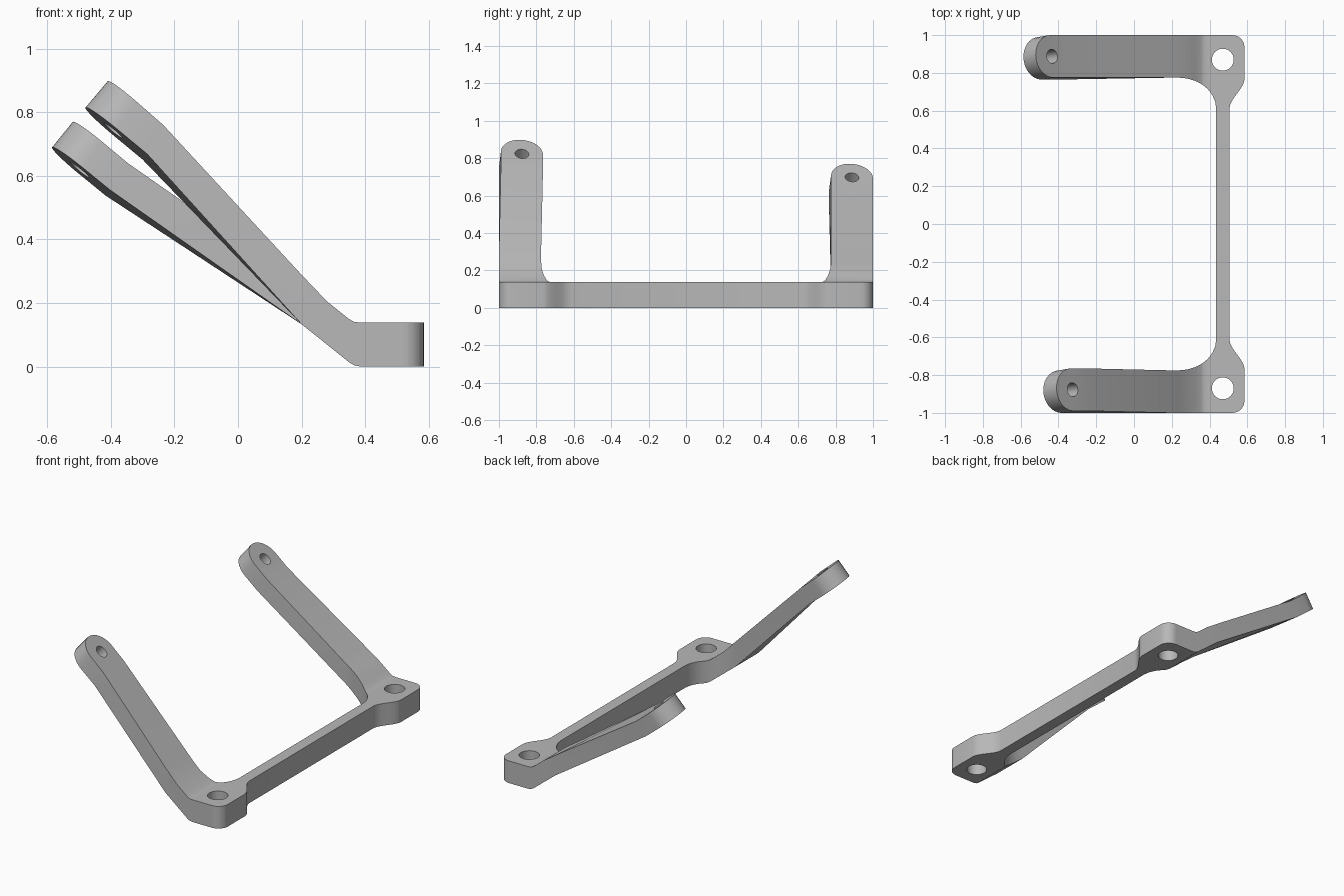
import bpy, bmesh
from math import sin, asin, sqrt, radians
from mathutils import Vector

cube = bpy.data.objects.get("Cube")
if cube:
    bpy.data.objects.remove(cube)

grey = bpy.data.materials.new("plain_grey")
grey.use_nodes = True
colour = (0.48, 0.48, 0.48, 1)
grey.diffuse_color = colour
grey.node_tree.nodes["Principled BSDF"].inputs["Base Color"].default_value = colour

THICK, WIDTH, TWIST = 0.138, 0.225, 0.1
BAR_L, BAR_R, END = 0.435, 0.505, 0.585
BAR_Y, PAD_Y, ARM_Y = 0.61, 0.77, 1 - WIDTH
CORNER = 0.065


def interp(points, x):
    """Height on a polyline whose points run from high x to low x."""
    for (xa, za), (xb, zb) in zip(points, points[1:]):
        if xb <= x <= xa:
            return za + (zb - za) * (xa - x) / (xa - xb)
    return points[-1][1]


def inner_edge(x):
    """Distance from the middle to the inner outline of arm, fillet and pad."""
    if x <= BAR_L:
        u = max(0, (x - 0.235) / (BAR_L - 0.235))
        return BAR_Y + (ARM_Y - BAR_Y) * sqrt(max(0, 1 - u * u))
    t = min(1, max(0, (x - BAR_R) / (END - BAR_R)))
    return BAR_Y + (PAD_Y - BAR_Y) * (0.5 - sin(asin(1 - 2 * t) / 3))


def outer_edge(x):
    """Outer outline with its rounded pad corner."""
    u = max(0, x - (END - CORNER))
    return 1 - CORNER + sqrt(max(0, CORNER ** 2 - u * u))


# Stations along the pad and the bend
steps = [i / 7 for i in range(8)]
xs = {0.40, 0.385, 0.365, 0.35, 0.28, 0.2, BAR_L, BAR_R}
xs |= {round(0.235 + 0.2 * sin(radians(90 * t)), 3) for t in steps}
xs |= {round(BAR_R + 0.08 * t * t * (3 - 2 * t), 3) for t in steps}
xs |= {round(END - CORNER + CORNER * sin(radians(90 * t)), 3) for t in steps}
xs = sorted(xs, reverse=True)


def add_arm(bm, side, kink_top, kink_bot, tip_top, tip_bot):
    """Loft pad, bend and rounded arm; return the bar sockets and tip hole axis."""
    top = [(END, THICK), (0.385, THICK), (0.365, 0.141), (0.35, 0.149), (0.28, 0.205), kink_top]
    bot = [(END, 0), (0.385, 0), (0.365, 0.004), (0.35, 0.013), (0.2, 0.133), kink_bot]
    rings = []
    for x in xs:
        zt, zb = interp(top, x), interp(bot, x)
        yo, yi = side * outer_edge(x), side * inner_edge(x)
        rings.append([bm.verts.new(p) for p in
                      ((x, yo, zt), (x, yi, zt), (x, yi, zb), (x, yo, zb))])

    # Slightly twisted sloping arm with a semicircular end
    kt, kb, tt, tb = [Vector((p[0], 0, p[1])) for p in (kink_top, kink_bot, tip_top, tip_bot)]
    length = ((tt + tb) / 2 - (kt + kb) / 2).length
    normal = (tt - tb).normalized()
    r = WIDTH / 2
    yc = side * (1 - r - 0.005)
    spans = [(0, r)] + [(length - r + r * sin(radians(a)), r * sqrt(1 - sin(radians(a)) ** 2))
                        for a in (0, 12, 24, 36, 48, 60, 70, 80, 87)]
    for s, w in spans:
        ring = []
        for a, b, edge, lift in ((kt, tt, 1, 1), (kt, tt, -1, 1), (kb, tb, -1, -1), (kb, tb, 1, -1)):
            off = side * edge * w
            p = a.lerp(b, s / length) - normal * TWIST * off
            p.y = yc + off + lift * 0.055 * TWIST
            ring.append(bm.verts.new(p))
        rings.append(ring)

    sockets = None
    for x, a, b in zip(xs + [-1] * len(spans), rings, rings[1:]):
        for i in range(4):
            j = (i + 1) % 4
            if x == BAR_R and i == 1:
                sockets = [a[1], b[1], b[2], a[2]]
            else:
                bm.faces.new((a[i], a[j], b[j], b[i]))
    bm.faces.new(rings[0])
    bm.faces.new(rings[-1])
    f = 1 - r / length
    middle = (kt.lerp(tt, f) + kb.lerp(tb, f)) / 2
    middle.y = yc
    return sockets, middle, normal + Vector((0, TWIST, 0))


# Bracket body: two arms joined by the crossbar
bm = bmesh.new()
front, front_hole, front_axis = add_arm(
    bm, -1, (-0.243, 0.752), (-0.293, 0.66), (-0.41, 0.898), (-0.48, 0.815))
back, back_hole, back_axis = add_arm(
    bm, 1, (-0.352, 0.63), (-0.41, 0.547), (-0.52, 0.77), (-0.585, 0.69))
for i in range(4):
    j = (i + 1) % 4
    bm.faces.new((front[i], front[j], back[j], back[i]))
bmesh.ops.recalc_face_normals(bm, faces=bm.faces)
mesh = bpy.data.meshes.new("bracket")
bm.to_mesh(mesh)
bm.free()
mesh.materials.append(grey)
bracket = bpy.data.objects.new("bracket", mesh)
bpy.context.collection.objects.link(bracket)

# Bolt holes in the pads and pin holes in the arm tips
up = Vector((0, 0, 1))
holes = [(Vector((0.47, y, THICK / 2)), up, 0.058) for y in (-0.87, 0.87)]
holes += [(front_hole, front_axis, 0.037), (back_hole, back_axis, 0.037)]
cutters = []
for place, axis, radius in holes:
    bpy.ops.mesh.primitive_cylinder_add(vertices=32, radius=radius, depth=0.3, location=place)
    cutter = bpy.context.object
    cutter.name = "hole_cutter"
    cutter.rotation_euler = axis.to_track_quat("Z", "Y").to_euler()
    cutter.hide_render = True
    cutter.data.materials.append(grey)
    cutters.append(cutter)
    mod = bracket.modifiers.new("hole", "BOOLEAN")
    mod.operation, mod.solver, mod.object = "DIFFERENCE", "EXACT", cutter

bpy.context.view_layer.update()
graph = bpy.context.evaluated_depsgraph_get()
cut_mesh = bpy.data.meshes.new_from_object(bracket.evaluated_get(graph))
bracket.modifiers.clear()
bracket.data = cut_mesh
for cutter in cutters:
    bpy.data.objects.remove(cutter)

bpy.ops.object.select_all(action="DESELECT")
bracket.select_set(True)
bpy.context.view_layer.objects.active = bracket
bpy.ops.object.shade_smooth_by_angle(angle=radians(30))
